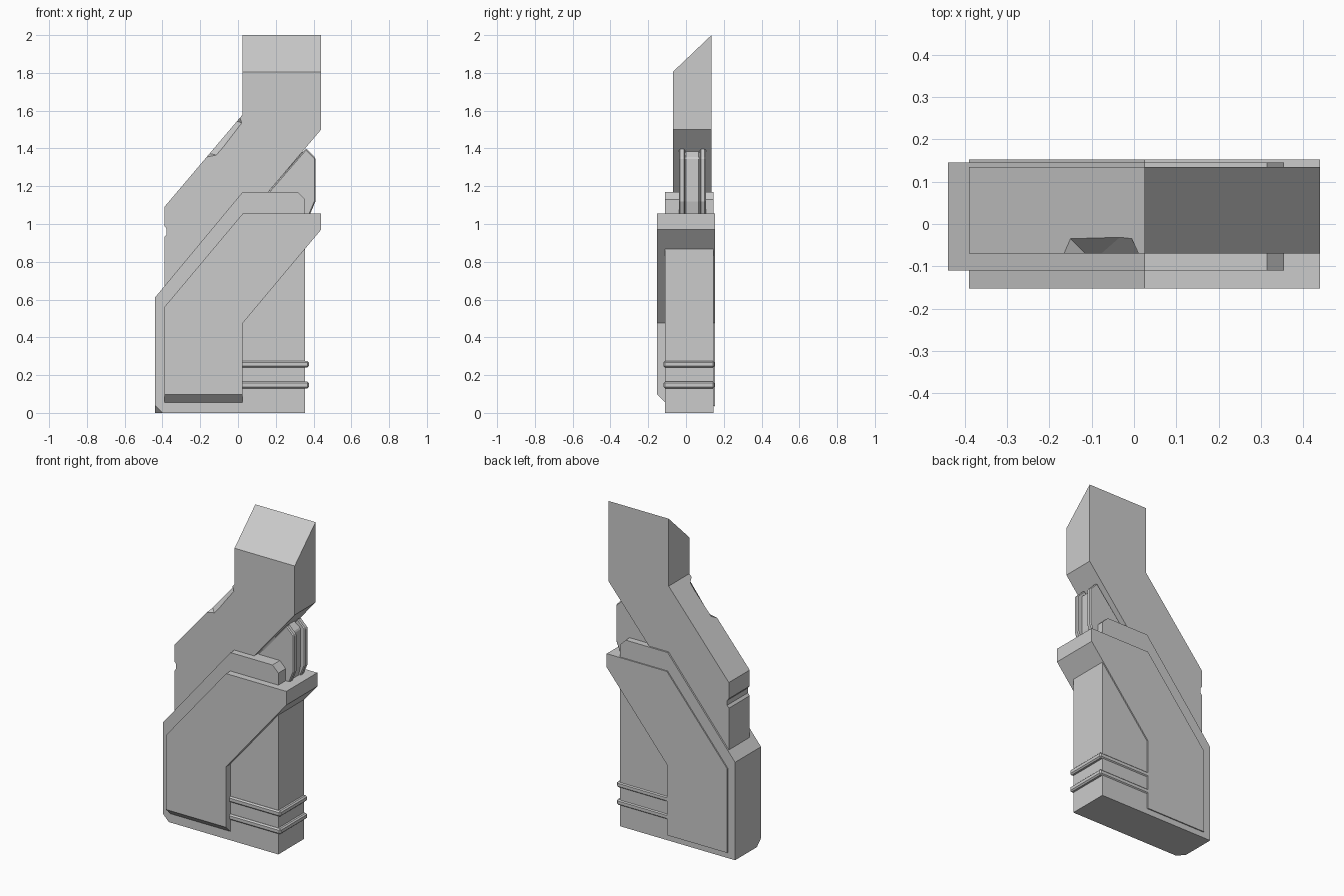
import bpy
import bmesh
from mathutils import Vector

if "Cube" in bpy.data.objects:
    bpy.data.objects.remove(bpy.data.objects["Cube"], do_unlink=True)

grey = bpy.data.materials.new("plain grey")
grey.use_nodes = True
GREY = (0.6, 0.6, 0.6, 1)
grey.diffuse_color = GREY
grey.node_tree.nodes["Principled BSDF"].inputs["Base Color"].default_value = GREY


def finish(bm, name):
    bmesh.ops.recalc_face_normals(bm, faces=bm.faces)
    mesh = bpy.data.meshes.new(name)
    bm.to_mesh(mesh)
    bm.free()
    mesh.materials.append(grey)
    obj = bpy.data.objects.new(name, mesh)
    bpy.context.collection.objects.link(obj)
    return obj


def loft(name, sections):
    """Join matching (x, z) outlines placed at successive y positions."""
    bm = bmesh.new()
    rings = [[bm.verts.new((x, y, z)) for x, z in outline] for y, outline in sections]
    bm.faces.new(rings[0])
    bm.faces.new(rings[-1])
    for a, b in zip(rings, rings[1:]):
        for i in range(len(a)):
            j = (i + 1) % len(a)
            bm.faces.new((a[i], a[j], b[j], b[i]))
    return finish(bm, name)


def prism(name, outline, y0, y1):
    return loft(name, [(y0, outline), (y1, outline)])


def cut(target, name, points):
    """Subtract the convex hull of the points."""
    bm = bmesh.new()
    for p in points:
        bm.verts.new(p)
    bmesh.ops.convex_hull(bm, input=bm.verts)
    cutter = finish(bm, name)
    cutter.hide_render = True
    cutter.hide_set(True)
    cutter.display_type = 'WIRE'
    mod = target.modifiers.new(name, 'BOOLEAN')
    mod.operation = 'DIFFERENCE'
    mod.solver = 'EXACT'
    mod.object = cutter
    bpy.context.view_layer.update()
    baked = bpy.data.meshes.new_from_object(
        target.evaluated_get(bpy.context.evaluated_depsgraph_get()))
    target.modifiers.clear()
    target.data = baked
    bpy.data.objects.remove(cutter, do_unlink=True)


def bevel(obj, width):
    mod = obj.modifiers.new("edge bevel", 'BEVEL')
    mod.width = width
    mod.segments = 1
    mod.limit_method = 'ANGLE'


# Main housing with its front lower corner clipped
housing = prism("housing", [(-0.44, 0), (-0.44, 0.61), (0.025, 1.17), (0.315, 1.17),
                            (0.355, 1.13), (0.355, 0)], -0.11, 0.145)
corner = Vector((-0.44, -0.11, 0))
s = 0.04
cut(housing, "corner_cutter", [corner + Vector(v) for v in (
    (2 * s, -s, 0), (-s, 2 * s, 0), (-s, -s, 3 * s), (-s, -s, -s),
    (3 * s, -s, -s), (-s, 3 * s, -s))])


# Angled neck with sloped top and a small groove on its edge
def neck_outline(top):
    return [(0.025, top), (0.44, top), (0.44, 1.5), (-0.39, 0.52), (-0.39, 0.93),
            (-0.378, 0.945), (-0.378, 0.975), (-0.39, 0.99), (-0.39, 1.09), (0.025, 1.58)]


neck = loft("neck", [(-0.07, neck_outline(1.805)), (0.135, neck_outline(2))])

# Scooped recess on the sloping front edge of the neck
a, b = Vector((-0.15, -0.035, 1.373)), Vector((-0.005, -0.035, 1.544))
c, d = Vector((-0.115, -0.07, 1.365)), Vector((0.02, -0.07, 1.535))
left, right = Vector((-0.1, 0, -0.02)), Vector((-0.02, 0, 0.06))
ends = [(p + (p - q) / 2, v) for p, q, v in
        ((a, c, left), (c, a, left), (b, d, right), (d, b, right))]
cut(neck, "recess_cutter", [p for p, v in ends] + [p + v for p, v in ends])


# Bent band wrapping front and back, sloped along its front foot
def band_outline(foot):
    return [(-0.39, foot), (-0.39, 0.56), (0.025, 1.055), (0.44, 1.055),
            (0.44, 0.97), (0.025, 0.475), (0.025, foot)]


loft("wrap_band", [(-0.1525, band_outline(0.097)), (-0.11, band_outline(0.055)),
                   (0.1525, band_outline(0.035))])

# Raised rings around the column
for name, z in (("lower_ring", 0.13), ("upper_ring", 0.24)):
    ring = prism(name, [(0, z), (0, z + 0.035), (0.375, z + 0.035), (0.375, z)],
                 -0.12, 0.151)
    bevel(ring, 0.008)


# Three fins under the neck
def fin_outline(inset):
    right = 0.41 - inset
    return [(0.1, 1.0), (0.36, 1.0), (right, 1.12), (right, 1.35),
            (0.36 - inset, 1.4 - inset / 2), (0.1, 1.1)]


for name, y0, y1, inset in (("front_fin", -0.037, -0.005, 0),
                            ("middle_fin", -0.005, 0.073, 0.025),
                            ("back_fin", 0.073, 0.105, 0)):
    bevel(prism(name, fin_outline(inset), y0, y1), 0.006)
